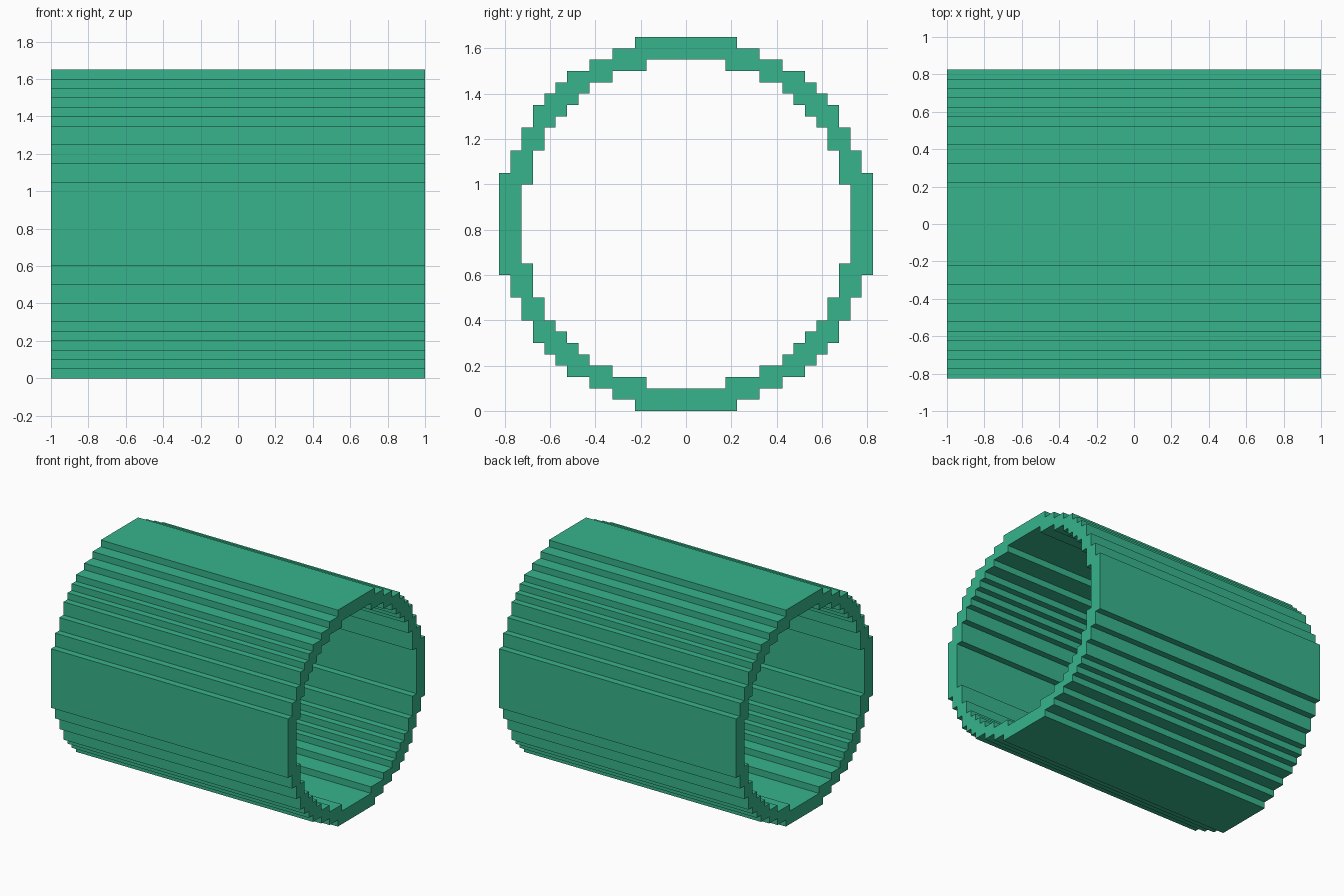
import bpy
import bmesh

if "Cube" in bpy.data.objects:
    bpy.data.objects.remove(bpy.data.objects["Cube"])

CENTRE_Z = 0.825
HALF_LENGTH = 1.0

# Stepped quarter circles: (half width, height) of each step, top to side
OUTER = [(.225, .825), (.325, .775), (.425, .725), (.525, .675), (.575, .625),
         (.625, .575), (.675, .525), (.725, .425), (.775, .325), (.825, .225)]
INNER = [(.175, .725), (.325, .675), (.425, .625), (.475, .575), (.525, .525),
         (.575, .475), (.625, .425), (.675, .325), (.725, .175)]


def stepped_loop(steps):
    """Mirror a quarter staircase into a full closed outline."""
    quarter = []
    for i, (y, z) in enumerate(steps):
        quarter.append((y, z))
        if i + 1 < len(steps):
            quarter.append((y, steps[i + 1][1]))
    right = quarter + [(y, -z) for y, z in reversed(quarter)]
    return right + [(-y, -z) for y, z in right]


# Tube: ring cross-section filled, then extruded along x
bm = bmesh.new()
edges = []
for steps in (OUTER, INNER):
    verts = [bm.verts.new((-HALF_LENGTH, y, z + CENTRE_Z)) for y, z in stepped_loop(steps)]
    edges += [bm.edges.new((a, b)) for a, b in zip(verts, verts[1:] + verts[:1])]
bmesh.ops.triangle_fill(bm, edges=edges, use_beauty=True, normal=(1, 0, 0))
ext = bmesh.ops.extrude_face_region(bm, geom=bm.faces[:], use_keep_orig=True)
bmesh.ops.translate(bm, vec=(2 * HALF_LENGTH, 0, 0),
                    verts=[g for g in ext["geom"] if isinstance(g, bmesh.types.BMVert)])
bmesh.ops.recalc_face_normals(bm, faces=bm.faces[:])

mesh = bpy.data.meshes.new("stepped_tube")
bm.to_mesh(mesh)
bm.free()
tube = bpy.data.objects.new("stepped_tube", mesh)
bpy.context.collection.objects.link(tube)

# Single green colour
green = bpy.data.materials.new("sea green")
green.diffuse_color = (0.037, 0.456, 0.258, 1)
green.use_nodes = True
green.node_tree.nodes["Principled BSDF"].inputs["Base Color"].default_value = green.diffuse_color
mesh.materials.append(green)
